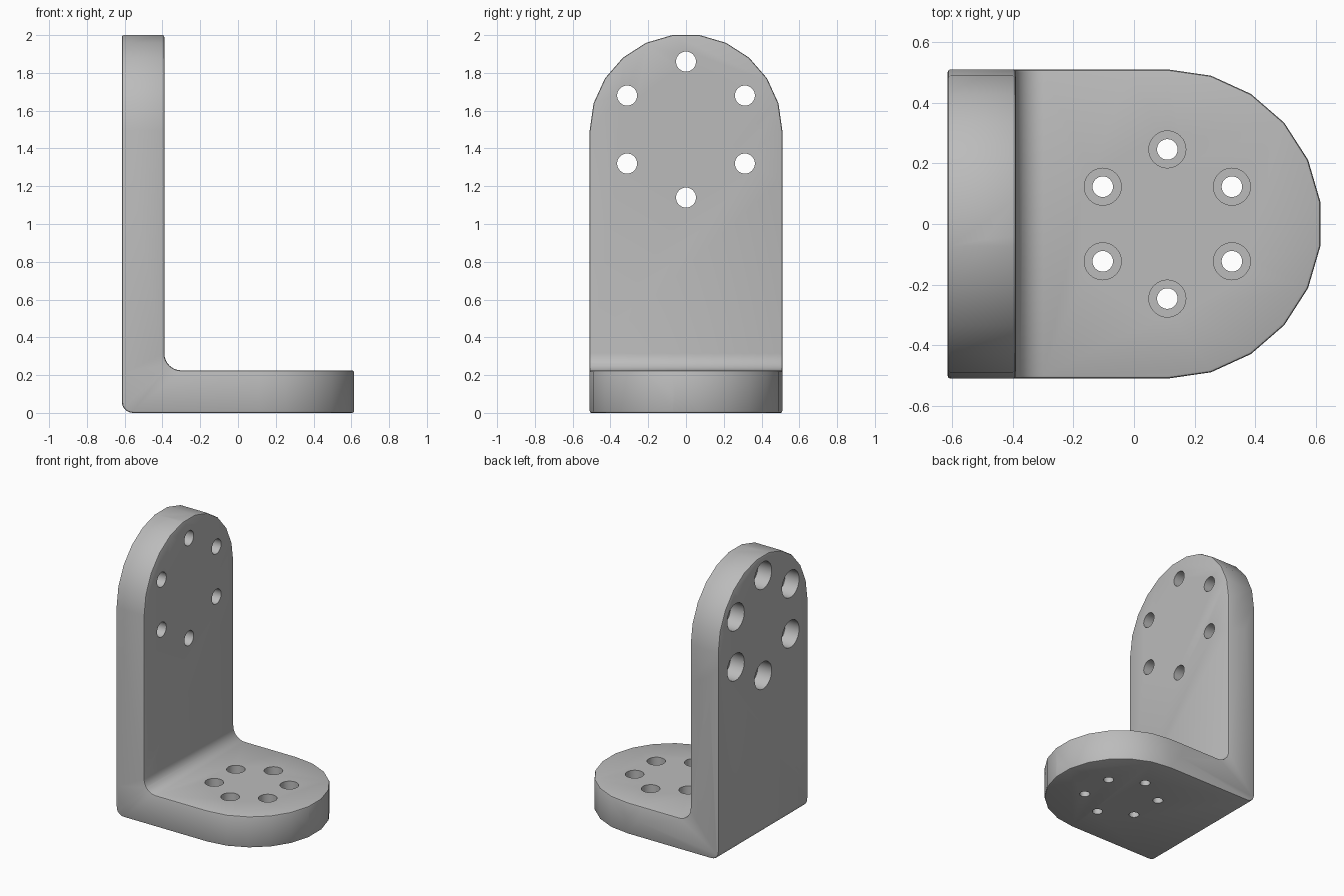
import bpy, bmesh
from math import pi, sin, cos, radians
from mathutils import Matrix, Vector

if "Cube" in bpy.data.objects:
    bpy.data.objects.remove(bpy.data.objects["Cube"], do_unlink=True)

grey = bpy.data.materials.new("machined grey")
grey.use_nodes = True
colour = (0.5, 0.5, 0.5, 1)
grey.diffuse_color = colour
grey.node_tree.nodes["Principled BSDF"].inputs["Base Color"].default_value = colour

HALF, THICK = 0.51, 0.225
BACK, TIP, TOP = -0.615, 0.615, 2.0
INNER = BACK + THICK


def prism(name, points, sweep):
    """Solid made by sweeping a flat outline along a vector."""
    bm = bmesh.new()
    face = bm.faces.new([bm.verts.new(p) for p in points])
    new = bmesh.ops.extrude_face_region(bm, geom=[face])["geom"]
    bmesh.ops.translate(bm, vec=sweep, verts=[v for v in new if isinstance(v, bmesh.types.BMVert)])
    bmesh.ops.recalc_face_normals(bm, faces=bm.faces)
    mesh = bpy.data.meshes.new(name)
    bm.to_mesh(mesh)
    bm.free()
    ob = bpy.data.objects.new(name, mesh)
    bpy.context.collection.objects.link(ob)
    mesh.materials.append(grey)
    return ob


def arc(cx, cy, r, start, end, steps):
    angles = [radians(start + (end - start) * i / steps) for i in range(steps + 1)]
    return [(cx + r * cos(a), cy + r * sin(a)) for a in angles]


def round_end(tip, base):
    """Tongue outline with an eleven-sided half-round end."""
    centre = tip - HALF * cos(pi / 22)
    return [(base, -HALF)] + arc(centre, 0, HALF, -90, 90, 11) + [(base, HALF)]


def drill(name, points, direction, radius, bore_radius, bore_depth):
    """Stepped holes: each starts at a face point and runs along direction."""
    bm = bmesh.new()
    turn = Vector((0, 0, 1)).rotation_difference(direction).to_matrix().to_4x4()
    for p in points:
        rings = [(bore_radius, -0.05), (bore_radius, bore_depth),
                 (radius, bore_depth), (radius, THICK + 0.05)]
        loops = []
        place = Matrix.Translation(p) @ turn
        for r, z in rings:
            loops.append([bm.verts.new(place @ Vector((x, y, z)))
                          for x, y in arc(0, 0, r, 0, 360, 32)[:-1]])
        for a, b in zip(loops, loops[1:]):
            for i in range(32):
                j = (i + 1) % 32
                bm.faces.new((a[i], a[j], b[j], b[i]))
        bm.faces.new(loops[0][::-1])
        bm.faces.new(loops[-1])
    bmesh.ops.recalc_face_normals(bm, faces=bm.faces)
    mesh = bpy.data.meshes.new(name)
    bm.to_mesh(mesh)
    bm.free()
    mesh.materials.append(grey)
    ob = bpy.data.objects.new(name, mesh)
    bpy.context.collection.objects.link(ob)
    return ob


# L-shaped section with rounded heel and inner fillet
R, F = 0.06, 0.09
section = [(TIP, 0), (TIP, THICK), *arc(INNER + F, THICK + F, F, 270, 180, 8),
           (INNER, TOP), (BACK, TOP), *arc(BACK + R, R, R, 180, 270, 8)]
bracket = prism("angle_bracket", [(x, -HALF, z) for x, z in section], (0, 2 * HALF, 0))

# Round-ended outlines that trim the foot and the upright
foot_trim = prism("foot_trim", [(x, y, -0.1) for x, y in round_end(TIP, BACK - 0.1)], (0, 0, TOP + 0.2))
upright_trim = prism("upright_trim", [(BACK - 0.1, y, z) for z, y in round_end(TOP, -0.1)], (1.5, 0, 0))

# Six counterbored holes in the foot (from above) and upright (from behind)
foot_holes = drill("foot_holes",
                   [(0.11 + x, y, THICK) for x, y in arc(0, 0, 0.246, 30, 330, 5)],
                   Vector((0, 0, -1)), 0.034, 0.061, 0.07)
upright_holes = drill("upright_holes",
                      [(BACK, y, 1.5 + z) for y, z in arc(0, 0, 0.36, 30, 330, 5)],
                      Vector((1, 0, 0)), 0.053, 0.097, 0.11)


def boolean(cutter, operation):
    mod = bracket.modifiers.new(cutter.name, 'BOOLEAN')
    mod.operation, mod.object, mod.solver = operation, cutter, 'EXACT'
    cutter.hide_render = True
    cutter.display_type = 'WIRE'


boolean(foot_trim, 'INTERSECT')
boolean(upright_trim, 'INTERSECT')
edge = bracket.modifiers.new("edge_break", 'BEVEL')
edge.width, edge.segments, edge.limit_method, edge.angle_limit = 0.01, 2, 'ANGLE', radians(40)
boolean(foot_holes, 'DIFFERENCE')
boolean(upright_holes, 'DIFFERENCE')

# Bake the cuts, drop the cutters and smooth the curved walls
bpy.ops.object.select_all(action='DESELECT')
bracket.select_set(True)
bpy.context.view_layer.objects.active = bracket
for mod in list(bracket.modifiers):
    bpy.ops.object.modifier_apply(modifier=mod.name)
for cutter in (foot_trim, upright_trim, foot_holes, upright_holes):
    bpy.data.objects.remove(cutter, do_unlink=True)
bpy.ops.object.shade_smooth_by_angle(angle=radians(30))
